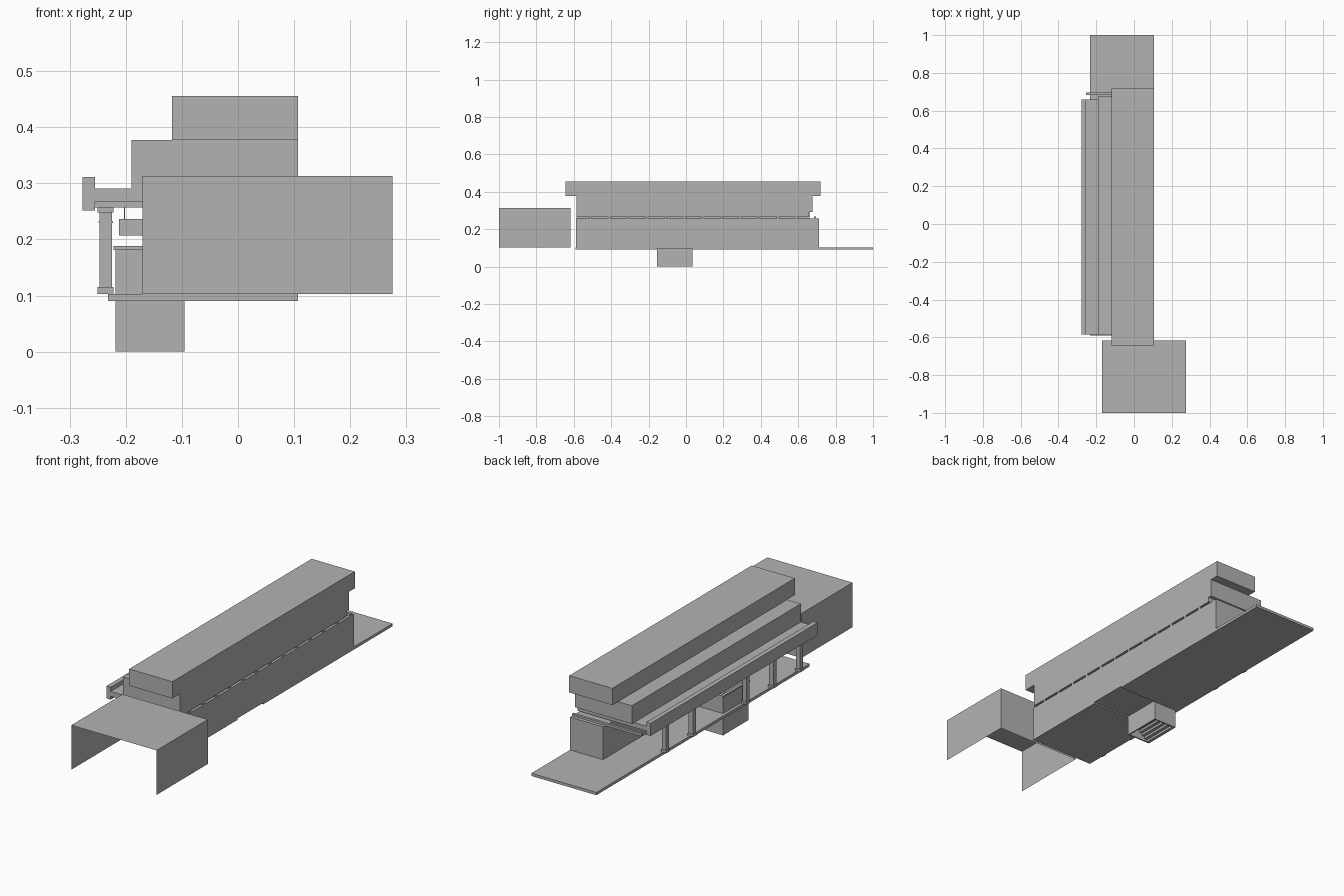
import bpy, bmesh

cube = bpy.data.objects.get("Cube")
if cube:
    bpy.data.objects.remove(cube, do_unlink=True)

grey = bpy.data.materials.new("plain grey")
grey.use_nodes = True
colour = (0.45, 0.45, 0.45, 1)
grey.diffuse_color = colour
grey.node_tree.nodes["Principled BSDF"].inputs["Base Color"].default_value = colour


def box(name, x, y, z, open_sides=()):
    """Box from x, y and z ranges; open_sides lists (axis, sign) faces left out."""
    bm = bmesh.new()
    bmesh.ops.create_cube(bm, size=1)
    gone = [f for f in bm.faces for a, s in open_sides if f.normal[a] * s > 0.9]
    bmesh.ops.delete(bm, geom=gone, context='FACES')
    for v in bm.verts:
        v.co = [lo + (c + 0.5) * (hi - lo) for c, (lo, hi) in zip(v.co, (x, y, z))]
    mesh = bpy.data.meshes.new(name)
    bm.to_mesh(mesh)
    bm.free()
    mesh.materials.append(grey)
    obj = bpy.data.objects.new(name, mesh)
    bpy.context.collection.objects.link(obj)
    return obj


east = 0.107                    # shared plane of the long closed wall
stair_y = (-0.155, 0.035)
stair_x = (-0.218, -0.095)

# Platform, thinner across the stair bay
box("platform_front", (-0.232, east), (-0.59, stair_y[0]), (0.09, 0.103))
box("platform_back", (-0.232, east), (stair_y[1], 1), (0.09, 0.103))
box("platform_bay", (stair_x[1], east), stair_y, (0.097, 0.103))
box("platform_bay_edge", (-0.232, stair_x[0]), stair_y, (0.09, 0.103))

# Closed volume and stepped roofs
box("lower_hall", (-0.065, east), (-0.588, 0.712), (0.103, 0.258))
box("porch_roof", (-0.257, east), (-0.585, 0.658), (0.268, 0.291))
box("porch_parapet", (-0.277, -0.255), (-0.585, 0.66), (0.252, 0.311))
box("middle_storey", (-0.19, east), (-0.585, 0.675), (0.291, 0.377))
box("upper_storey", (-0.118, east), (-0.643, 0.718), (0.377, 0.456))

# Joists in the slot under the porch roof
for i in range(13):
    y = -0.51 + i * 0.1
    box("roof_joist", (-0.255, east), (y - 0.006, y + 0.006), (0.257, 0.268))

# Entrance hood: thin shell open at the front and below
box("entrance_hood", (-0.17, 0.275), (-1, -0.618), (0.103, 0.313),
    [(1, -1), (2, -1)])

# Porch columns
for y in (-0.51, -0.31, -0.11, 0.29, 0.49):
    for part, half, z in (("base", 0.014, (0.103, 0.115)),
                          ("shaft", 0.011, (0.115, 0.248)),
                          ("collar", 0.013, (0.229, 0.232)),
                          ("capital", 0.014, (0.248, 0.258))):
        box("column_" + part, (-0.236 - half, -0.236 + half),
            (y - half, y + half), z)

# Stair shaft with railing walls and coping
t = 0.006
for side, x in (("outer", (stair_x[0], stair_x[0] + t)),
                ("inner", (stair_x[1] - t, stair_x[1]))):
    top = 0.187 if side == "outer" else 0.103
    box("stair_wall_" + side, x, stair_y, (0, top))
for side, y in (("front", stair_y[0]), ("back", stair_y[1] - t)):
    box("stair_wall_" + side, stair_x, (y, y + t), (0, 0.187))
    box("stair_coping_" + side, (-0.222, stair_x[1]),
        (y - 0.004, y + t + 0.004), (0.181, 0.188))
box("stair_coping_outer", (-0.222, -0.208), stair_y, (0.181, 0.188))

steps = 8
run = (stair_x[1] - stair_x[0]) / steps
for i in range(steps):
    x = stair_x[0] + i * run
    box("stair_step", (x, x + run), stair_y, (i * 0.011, (i + 1) * 0.011))

# Sign box hung over the stair
box("hanging_sign", (-0.212, -0.1), (-0.135, 0.015), (0.207, 0.236))
for x in (-0.202, -0.11):
    for y in (-0.12, 0.0):
        box("sign_hanger", (x - 0.001, x + 0.001), (y - 0.001, y + 0.001),
            (0.236, 0.268))
